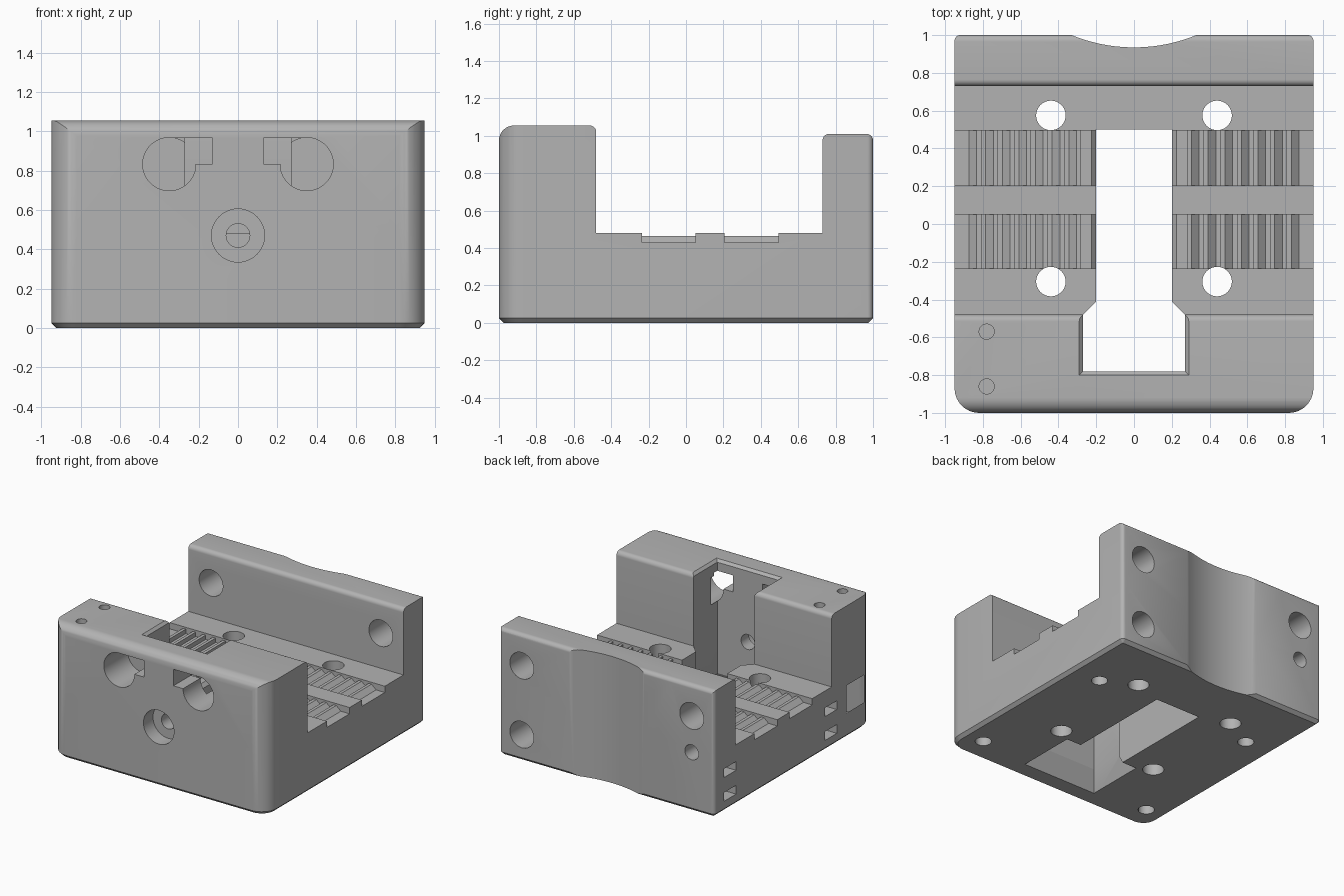
import bpy, bmesh, math
from mathutils import Vector

cube = bpy.data.objects.get("Cube")
if cube:
    bpy.data.objects.remove(cube, do_unlink=True)

grey = bpy.data.materials.new("plain_grey")
grey.use_nodes = True
GREY = (0.45, 0.45, 0.45, 1)
grey.diffuse_color = GREY
grey.node_tree.nodes["Principled BSDF"].inputs["Base Color"].default_value = GREY


def loft(name, rings):
    """Closed solid through rings of equal point count."""
    bm = bmesh.new()
    loops = [[bm.verts.new(p) for p in ring] for ring in rings]
    n = len(loops[0])
    for a, b in zip(loops, loops[1:]):
        for i in range(n):
            j = (i + 1) % n
            bm.faces.new((a[i], a[j], b[j], b[i]))
    bm.faces.new(loops[0][::-1])
    bm.faces.new(loops[-1])
    bmesh.ops.recalc_face_normals(bm, faces=bm.faces)
    mesh = bpy.data.meshes.new(name)
    bm.to_mesh(mesh)
    bm.free()
    mesh.materials.append(grey)
    obj = bpy.data.objects.new(name, mesh)
    bpy.context.collection.objects.link(obj)
    return obj


def ring(pts, axis, at):
    """Place a flat outline across the given axis."""
    place = {"x": lambda u, v: (at, u, v),
             "y": lambda u, v: (u, at, v),
             "z": lambda u, v: (u, v, at)}[axis]
    return [place(u, v) for u, v in pts]


def prism(name, pts, axis, lo, hi):
    return loft(name, [ring(pts, axis, lo), ring(pts, axis, hi)])


def circle(u, v, r, n=48):
    return [(u + r * math.cos(math.tau * i / n), v + r * math.sin(math.tau * i / n))
            for i in range(n)]


def rect(u0, u1, v0, v1):
    return [(u0, v0), (u1, v0), (u1, v1), (u0, v1)]


def rounded(corners, steps=8):
    """Round the right-angled corners given as (u, v, radius)."""
    out = []
    for i, (u, v, r) in enumerate(corners):
        p = Vector((u, v))
        if not r:
            out.append((u, v))
            continue
        d1 = (Vector(corners[i - 1][:2]) - p).normalized()
        d2 = (Vector(corners[(i + 1) % len(corners)][:2]) - p).normalized()
        c = p + (d1 + d2) * r
        for k in range(steps + 1):
            t = math.pi / 2 * k / steps
            out.append(tuple(c - d2 * r * math.cos(t) - d1 * r * math.sin(t)))
    return out


def combine(target, tool, operation="DIFFERENCE"):
    tool.hide_render = True
    mod = target.modifiers.new("cut", "BOOLEAN")
    mod.operation = operation
    mod.solver = "EXACT"
    mod.object = tool
    bpy.context.view_layer.objects.active = target
    bpy.ops.object.modifier_apply(modifier=mod.name)
    bpy.data.objects.remove(tool, do_unlink=True)


# Body: rounded footprint with a chamfered base, trimmed by the side profile
def footprint(inset):
    x, y = 0.95 - inset, 1 - inset
    f, b = 0.13 - inset, 0.03 - inset
    return rounded([(-x, -y, f), (x, -y, f), (x, y, b), (-x, y, b)])


body = loft("mount_body", [ring(footprint(0.025), "z", 0),
                           ring(footprint(0), "z", 0.025),
                           ring(footprint(0), "z", 1.2)])
side = rounded([(-1.1, -0.1, 0), (1.1, -0.1, 0), (1.1, 0.5, 0), (1.0, 0.5, 0),
                (1.0, 1.01, 0.035), (0.73, 1.01, 0.035), (0.73, 0.48, 0),
                (-0.48, 0.48, 0), (-0.48, 1.055, 0.035), (-1.0, 1.055, 0.08),
                (-1.0, 0.5, 0), (-1.1, 0.5, 0)])
combine(body, prism("side_profile", side, "x", -1.2, 1.2), "INTERSECT")


def cut(pts, axis, lo, hi):
    combine(body, prism("cutter", pts, axis, lo, hi))


# Central slot with the wider front pocket
half = [(0.2, 0.5), (0.2, -0.41), (0.27, -0.48), (0.27, -0.78)]
cut(half + [(-x, y) for x, y in reversed(half)], "z", -0.2, 1.3)

# Flared mouths of the pocket, underside and top
for z0, a, z1, b in ((-0.15, (0.39, -0.92, -0.29), 0.15, (0.27, -0.78, -0.45)),
                     (1.035, (0.27, -0.78, -0.4), 1.075, (0.31, -0.82, -0.4))):
    rings = [ring(rect(-h, h, y0, y1), "z", z) for z, (h, y0, y1) in ((z0, a), (z1, b))]
    combine(body, loft("flare", rings))

# Toothed belt channels
teeth = [(0.15, 0.6), (0.15, 0.35), (0.225, 0.43)]
for i in range(7):
    x = 0.305 + 0.088 * i
    teeth += [(x - 0.025, 0.43), (x - 0.025, 0.465), (x, 0.465), (x + 0.04, 0.43)]
teeth += [(1.05, 0.43), (1.05, 0.6)]
for s in (-1, 1):
    for y0, y1 in ((-0.235, 0.05), (0.205, 0.495)):
        cut([(s * x, z) for x, z in teeth], "y", y0, y1)

# Concave scoop down the back
cut(circle(0, 1.805, 0.87, 160), "z", -0.2, 1.3)

for s in (-1, 1):
    # Vertical bolt holes and blind holes in the underside
    for y in (-0.305, 0.575):
        cut(circle(s * 0.44, y, 0.078), "z", -0.2, 0.7)
    cut(circle(s * 0.7, 0.44, 0.06), "z", -0.2, 0.3)
    cut(circle(s * 0.78, -0.79, 0.06), "z", -0.2, 0.35)
    # Bolt holes through the back wall
    cut(circle(s * 0.75, 0.76, 0.105), "y", 0.6, 1.2)
    # Front round recesses with a window into the pocket
    cut(circle(s * 0.35, 0.833, 0.135), "y", -1.2, -0.7)
    u0, u1 = sorted((s * 0.13, s * 0.35))
    cut(rect(u0, u1, 0.835, 0.967), "y", -1.2, -0.74)

# Lower back holes
cut(circle(0.75, 0.21, 0.105), "y", 0.6, 1.2)
cut(circle(-0.75, 0.47, 0.06), "y", 0.74, 1.2)

# Counterbored hole in the front
cut(circle(0, 0.47, 0.135), "y", -1.2, -0.88)
cut(circle(0, 0.47, 0.06), "y", -1.2, -0.7)

# Small holes on top of the front block
for y in (-0.57, -0.86):
    cut(circle(-0.78, y, 0.04, 32), "z", 0.8, 1.2)

# Nut slots and connector window in the side
for y in (-0.47, 0.8):
    for z in (0.12, 0.31):
        cut(rect(y - 0.075, y + 0.075, z - 0.035, z + 0.035), "x", -1.1, -0.65)
cut(rect(-0.89, -0.67, 0.2, 0.42), "x", -1.1, -0.65)

# Shading
bpy.ops.object.select_all(action="DESELECT")
body.select_set(True)
bpy.context.view_layer.objects.active = body
bpy.ops.object.shade_smooth_by_angle(angle=math.radians(25))
